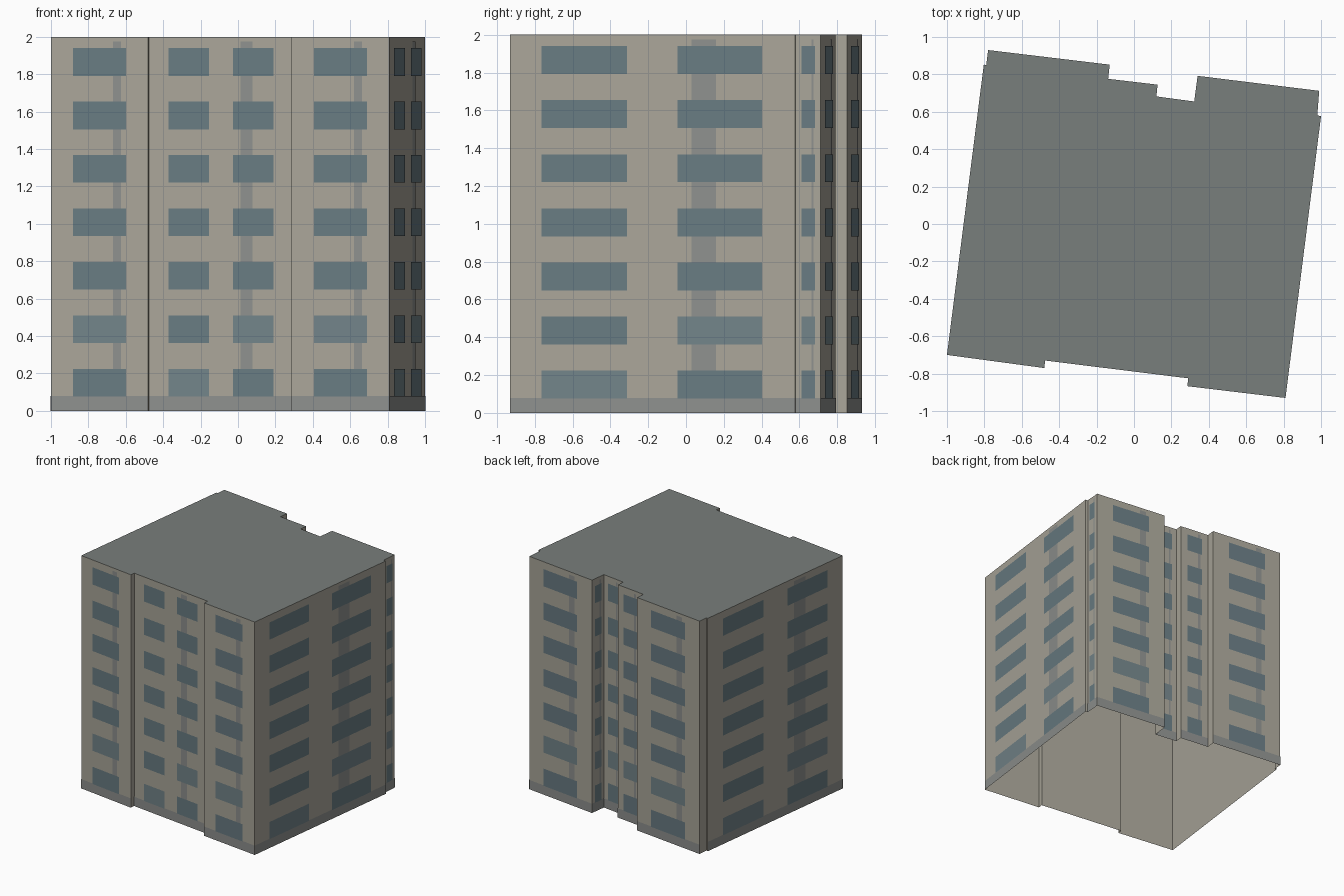
import bpy, bmesh
from mathutils import Vector

if "Cube" in bpy.data.objects:
    bpy.data.objects.remove(bpy.data.objects["Cube"])

HEIGHT, FLOORS = 2.0, 7
STEP = HEIGHT / FLOORS

# Footprint, counter-clockwise from the front left corner
plan = [(-1, -.70), (-.48, -.77), (-.475, -.73), (.29, -.825), (.285, -.867),
        (.81, -.93), (1, .577), (.98, .58), (.99, .712), (.34, .792),
        (.322, .655), (.12, .682), (.126, .745), (-.138, .776), (-.13, .852),
        (-.78, .93), (-.79, .85), (-.803, .852)]


def material(name, r, g, b):
    m = bpy.data.materials.new(name)
    m.diffuse_color = (r, g, b, 1)
    m.use_nodes = True
    m.node_tree.nodes["Principled BSDF"].inputs["Base Color"].default_value = m.diffuse_color
    return m


wall_mat = material("wall", .40, .38, .32)
glass_mat = material("glass", .14, .20, .225)
pale_glass_mat = material("pale_glass", .17, .23, .25)
trim_mat = material("trim", .27, .28, .27)
roof_mat = material("roof", .19, .21, .20)


def make_object(name, bm, *mats):
    me = bpy.data.meshes.new(name)
    bm.to_mesh(me)
    bm.free()
    ob = bpy.data.objects.new(name, me)
    bpy.context.collection.objects.link(ob)
    for m in mats:
        me.materials.append(m)
    return ob


def panel(bm, a, b, t0, t1, z0, z1, out, mat=0):
    """Flat outward-facing panel on the wall a-b, between fractions t0 and t1."""
    d = (b - a).normalized()
    n = Vector((d.y, -d.x)) * out
    p, q = a.lerp(b, t0) + n, a.lerp(b, t1) + n
    f = bm.faces.new([bm.verts.new((v.x, v.y, z)) for v, z in
                      ((p, z0), (q, z0), (q, z1), (p, z1))])
    f.material_index = mat


# Outer walls, open underneath
pts = [Vector(p) for p in plan]
walls = list(zip(pts, pts[1:] + pts[:1]))
bm = bmesh.new()
for a, b in walls:
    panel(bm, a, b, 0, 1, 0, HEIGHT, 0)
bmesh.ops.remove_doubles(bm, verts=bm.verts, dist=1e-5)
make_object("walls", bm, wall_mat)

# Flat roof
bm = bmesh.new()
bm.faces.new([bm.verts.new((p.x, p.y, HEIGHT)) for p in pts])
make_object("roof", bm, roof_mat)

# Base band, vertical strips and windows on every wall that is wide enough
base, strips, windows = bmesh.new(), bmesh.new(), bmesh.new()
for a, b in walls:
    length = (b - a).length
    if length < .1:
        continue
    if length > 1:
        spans = [(.11, .41), (.588, .884)]
    elif length > .7:
        spans = [(.137, .418), (.586, .868)]
    else:
        spans = [(.23, .77)]
    panel(base, a, b, 0, 1, 0, .08, .002)
    panel(strips, a, b, .637, .722, .08, 1.975, .002)
    for floor in range(FLOORS):
        z = .077 + floor * STEP
        for i, (t0, t1) in enumerate(spans):
            pale = floor == (i if len(spans) == 2 else 1)
            panel(windows, a, b, t0, t1, z, z + .148, .004, int(pale))
make_object("base_band", base, trim_mat)
make_object("vertical_strips", strips, trim_mat)
make_object("windows", windows, glass_mat, pale_glass_mat)
